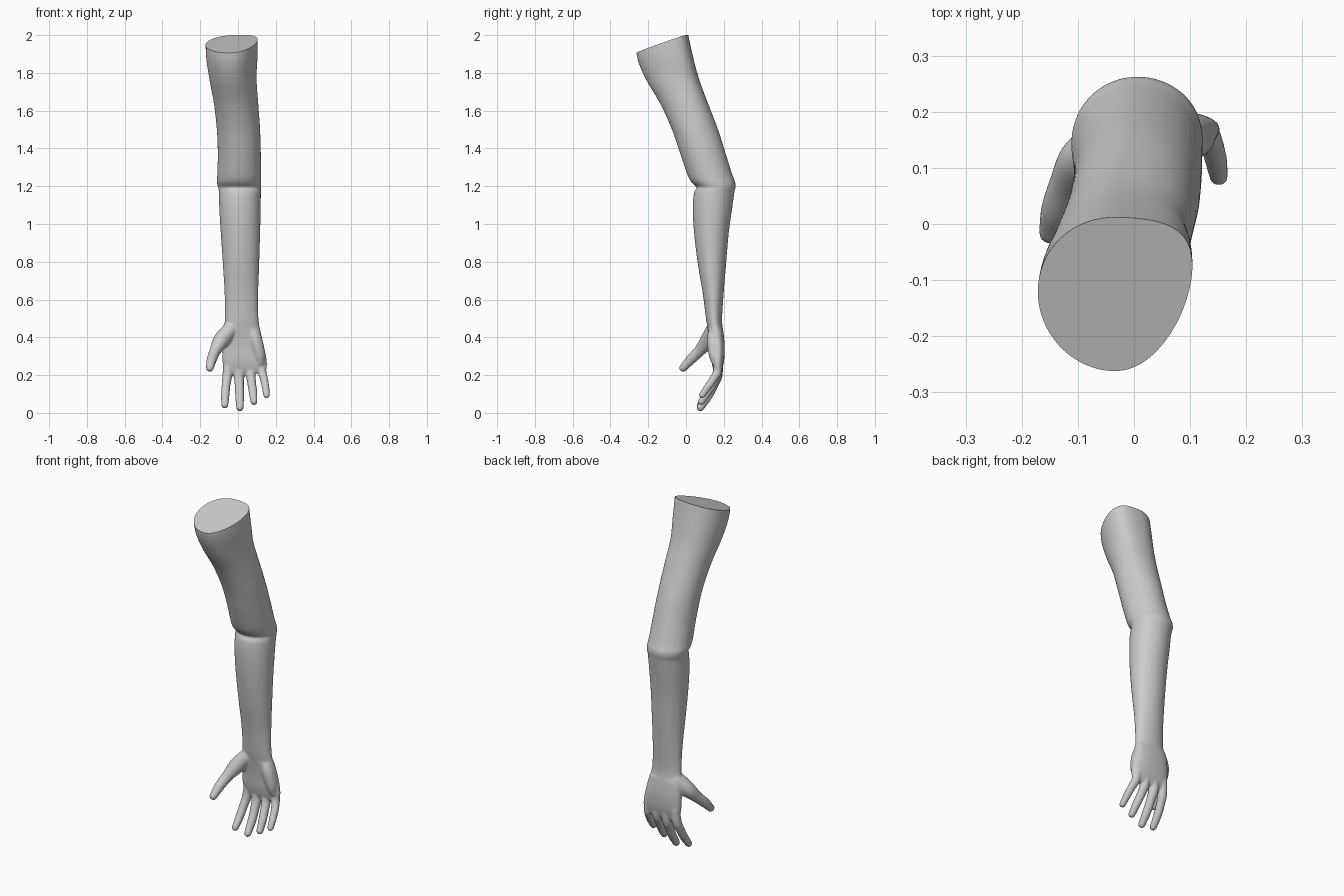
import bpy, bmesh
from math import sin, cos, pi, sqrt, radians
from mathutils import Vector

if "Cube" in bpy.data.objects:
    bpy.data.objects.remove(bpy.data.objects["Cube"])


def spline(rows, n):
    """Smoothly resample rows of numbers (Catmull-Rom)."""
    rows = [Vector(r) for r in rows]
    out = []
    for i in range(len(rows) - 1):
        b, c = rows[i], rows[i + 1]
        a = rows[i - 1] if i else b * 2 - c
        d = rows[i + 2] if i + 2 < len(rows) else c * 2 - b
        for k in range(n):
            t = k / n
            out.append(b + (c - a) * (t / 2) + (a * 2 - b * 5 + c * 4 - d) * (t * t / 2)
                       + (b * 3 - a - c * 3 + d) * (t ** 3 / 2))
    return out + [rows[-1]]


def loft(bm, rings):
    """Skin closed rings of points and cap both ends."""
    vs = [[bm.verts.new(p) for p in r] for r in rings]
    n = len(vs[0])
    faces = [bm.faces.new((a[j], a[(j + 1) % n], b[(j + 1) % n], b[j]))
             for a, b in zip(vs, vs[1:]) for j in range(n)]
    faces += [bm.faces.new(vs[0][::-1]), bm.faces.new(vs[-1])]
    bmesh.ops.recalc_face_normals(bm, faces=faces)


def digit(bm, path, n=20):
    """Round tube along (x, y, z, radius) points with a domed tip."""
    pts = spline(path, 6)
    rings = []

    def ring(c, r, t):
        u = t.cross(Vector((1, 0, 0))).normalized()
        v = t.cross(u)
        rings.append([c + (u * cos(2 * pi * j / n) + v * sin(2 * pi * j / n)) * r for j in range(n)])

    for i, p in enumerate(pts):
        t = (pts[min(i + 1, len(pts) - 1)].xyz - pts[max(i - 1, 0)].xyz).normalized()
        ring(p.xyz, p[3], t)
    for s in (0.3, 0.55, 0.75, 0.9, 0.98):
        ring(pts[-1].xyz + t * pts[-1][3] * s, pts[-1][3] * sqrt(1 - s * s), t)
    loft(bm, rings)


bm = bmesh.new()

# upper arm, elbow, forearm and palm: z, left x, right x, front y, back y
sections = [
    (2.08, -.172, .104, -.265, -.005), (1.90, -.170, .104, -.262, .034),
    (1.775, -.153, .098, -.217, .067), (1.64, -.128, .107, -.138, .116),
    (1.50, -.112, .117, -.074, .170), (1.37, -.107, .121, -.030, .211),
    (1.26, -.110, .122, .008, .246), (1.22, -.112, .123, .030, .261),
    (1.193, -.105, .121, .056, .262), (1.165, -.101, .121, .042, .256),
    (1.08, -.099, .120, .036, .244), (.95, -.091, .117, .043, .226),
    (.785, -.080, .112, .063, .212), (.63, -.071, .107, .089, .199),
    (.49, -.070, .109, .107, .191), (.42, -.083, .122, .119, .199),
    (.35, -.084, .138, .128, .205), (.28, -.083, .152, .134, .202),
    (.235, -.076, .152, .143, .193), (.212, -.065, .140, .152, .185)]
rings = []
for z, l, r, f, b in spline(sections, 4):
    w = min(1, max(0, (z - 1.5) / .35))      # skew towards the shoulder
    e = .8 if z < .45 else 1                 # boxier palm
    ring = []
    for k in range(48):
        c, s = cos(2 * pi * k / 48), sin(2 * pi * k / 48)
        x = (l + r) / 2 + (r - l) / 2 * (abs(c) ** e if c > 0 else -abs(c) ** e)
        y = (f + b) / 2 + (b - f) / 2 * (abs(s) ** e if s > 0 else -abs(s) ** e)
        ring.append((x, y + w * .05 * max(0, c) ** 2, z))
    rings.append(ring)
loft(bm, rings)

# thumb
digit(bm, [(-.035, .150, .45, .040), (-.088, .118, .385, .043), (-.120, .073, .33, .031),
           (-.139, .025, .282, .027), (-.149, -.015, .238, .021)])
# four fingers: knuckle x, middle x, tip x, tip height, tip y, size
for x0, x1, x2, zt, yt, s in [(-.052, -.063, -.070, .042, .075, 1.0),
                              (.004, .007, .010, .028, .076, 1.04),
                              (.063, .072, .084, .060, .082, 1.0),
                              (.120, .138, .151, .094, .085, .9)]:
    k = .27 - zt
    digit(bm, [(x0, .173, .28, .024 * s), (x0 * .6 + x1 * .4, .166, zt + k * .70, .026 * s),
               (x1, .145, zt + k * .48, .0235 * s), (x1 * .4 + x2 * .6, .115, zt + k * .24, .0225 * s),
               (x2, yt, zt, .019 * s)])
# fleshy pad on the little-finger side
digit(bm, [(.065, .150, .46, .025), (.092, .146, .39, .035), (.112, .152, .31, .032), (.118, .158, .27, .024)])

# fuse into one skin
mesh = bpy.data.meshes.new("arm")
bm.to_mesh(mesh)
bm.free()
arm = bpy.data.objects.new("arm", mesh)
bpy.context.collection.objects.link(arm)
rem = arm.modifiers.new("fuse", 'REMESH')
rem.mode = 'VOXEL'
rem.voxel_size = .0055
smo = arm.modifiers.new("soften", 'SMOOTH')
smo.factor = .5
smo.iterations = 7
bm = bmesh.new()
bm.from_object(arm, bpy.context.evaluated_depsgraph_get())
arm.modifiers.clear()

# clean sloping cut at the shoulder
bmesh.ops.bisect_plane(bm, geom=bm.verts[:] + bm.edges[:] + bm.faces[:], dist=1e-5,
                       plane_co=(-.05, .016, 2.0), plane_no=(-.05, -.34, 1), clear_outer=True)
bmesh.ops.holes_fill(bm, edges=[e for e in bm.edges if e.is_boundary], sides=0)
bmesh.ops.recalc_face_normals(bm, faces=bm.faces[:])
bm.to_mesh(mesh)
bm.free()

bpy.context.view_layer.objects.active = arm
arm.select_set(True)
bpy.ops.object.shade_smooth_by_angle(angle=radians(40))
